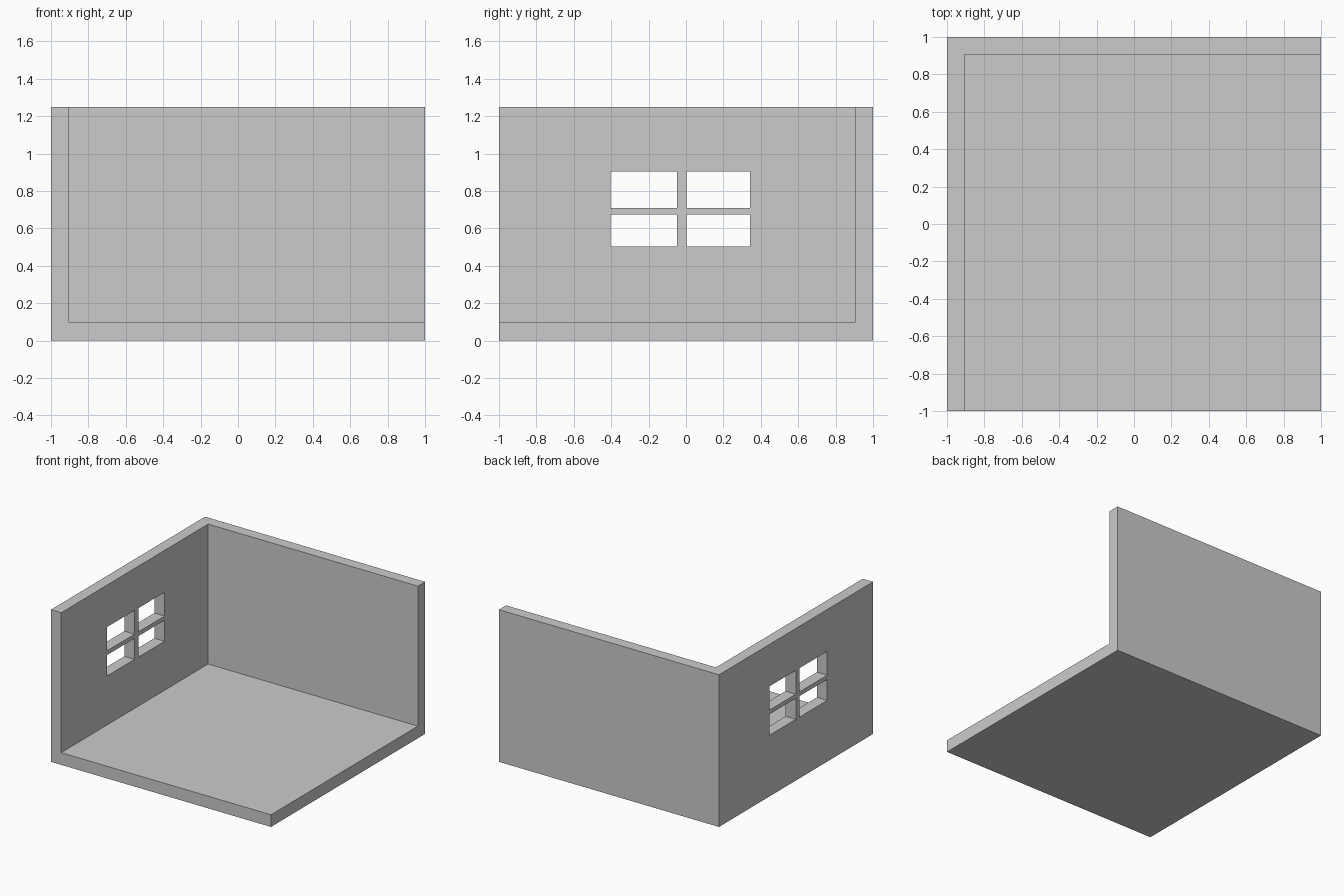
import bpy

if "Cube" in bpy.data.objects:
    bpy.data.objects.remove(bpy.data.objects["Cube"])


def box(name, x, y, z):
    """Axis-aligned box from (min, max) ranges."""
    bpy.ops.mesh.primitive_cube_add(size=1)
    ob = bpy.context.object
    ob.name = name
    spans = (x, y, z)
    for v in ob.data.vertices:
        v.co = [lo if c < 0 else hi for c, (lo, hi) in zip(v.co, spans)]
    return ob


def cut(target, cutter):
    """Subtract the cutter from the target and discard it."""
    cutter.hide_render = True
    mod = target.modifiers.new("cut", 'BOOLEAN')
    mod.operation = 'DIFFERENCE'
    mod.solver = 'EXACT'
    mod.object = cutter
    bpy.context.view_layer.objects.active = target
    bpy.ops.object.modifier_apply(modifier=mod.name)
    bpy.data.objects.remove(cutter, do_unlink=True)


# Room shell: floor, left wall and back wall in one piece
room = box("room_shell", (-1, 1), (-1, 1), (0, 1.25))
cut(room, box("room_space", (-0.907, 1.5), (-1.5, 0.907), (0.1, 1.6)))

# Four window panes cut through the left wall, leaving the cross bars
for y in ((-0.405, -0.048), (0.003, 0.342)):
    for z in ((0.503, 0.675), (0.71, 0.905)):
        cut(room, box("pane_opening", (-1.2, -0.7), y, z))
